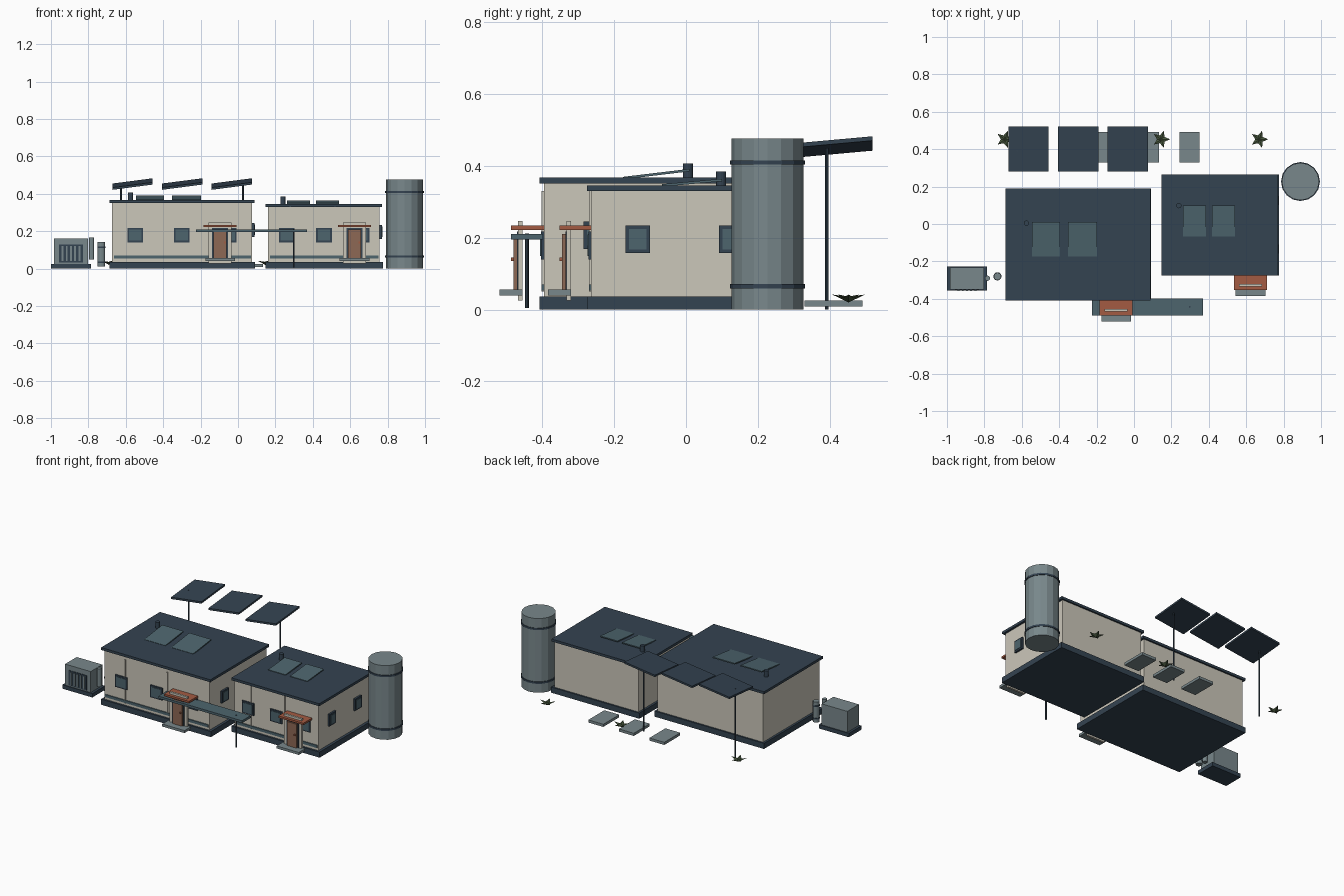
import bpy, bmesh, math

if "Cube" in bpy.data.objects:
    bpy.data.objects.remove(bpy.data.objects["Cube"])

def mat(name, r, g, b):
    m = bpy.data.materials.new(name)
    m.diffuse_color = (r, g, b, 1)
    m.use_nodes = True
    m.node_tree.nodes["Principled BSDF"].inputs["Base Color"].default_value = m.diffuse_color
    return m

NAVY = mat("navy", 0.034, 0.056, 0.082)
TEAL = mat("teal", 0.075, 0.13, 0.155)
WALL = mat("wall_cream", 0.60, 0.57, 0.49)
GREY = mat("blue_grey", 0.19, 0.245, 0.26)
RUST = mat("rust", 0.37, 0.105, 0.055)
BROWN = mat("door_brown", 0.27, 0.14, 0.09)
GREEN = mat("leaf_green", 0.06, 0.09, 0.045)


def finish(name, bm, m):
    bmesh.ops.recalc_face_normals(bm, faces=bm.faces)
    me = bpy.data.meshes.new(name)
    bm.to_mesh(me)
    bm.free()
    me.materials.append(m)
    ob = bpy.data.objects.new(name, me)
    bpy.context.collection.objects.link(ob)
    return ob


def box(name, x0, x1, y0, y1, z0, z1, m, sx=0, sy=0):
    """Box from its limits; sx and sy slope it about its centre."""
    bm = bmesh.new()
    bmesh.ops.create_cube(bm, size=1)
    for v in bm.verts:
        dx, dy = v.co.x * (x1 - x0), v.co.y * (y1 - y0)
        v.co = ((x0 + x1) / 2 + dx, (y0 + y1) / 2 + dy,
                (z0 + z1) / 2 + v.co.z * (z1 - z0) + sx * dx + sy * dy)
    return finish(name, bm, m)


def tube(name, x, y, r, z0, z1, m, n=12):
    bm = bmesh.new()
    bmesh.ops.create_cone(bm, cap_ends=True, segments=n, radius1=r, radius2=r, depth=z1 - z0)
    bmesh.ops.translate(bm, verts=bm.verts, vec=(x, y, (z0 + z1) / 2))
    return finish(name, bm, m)


def house(tag, x0, x1, y0, y1, ztop, windows, side_z):
    """Limits are those of the walls."""
    box(tag + "_base", x0 - .014, x1 + .017, y0 - .012, y1 + .01, 0, .036, NAVY)
    box(tag + "_walls", x0, x1, y0, y1, .036, ztop - .016, WALL)
    box(tag + "_roof", x0 - .014, x1 + .014, y0 - .012, y1 + .01, ztop - .016, ztop, NAVY)
    box(tag + "_front_band", x0 + .01, x1 - .006, y0 - .006, y0, .053, .07, TEAL)
    for f in (.2, .6):
        x = x0 + f * (x1 - x0)
        box(tag + "_wall_seam", x - .003, x + .003, y0 - .006, y0, .05, .33, WALL)
    for x in windows:
        box(tag + "_window_frame", x - .042, x + .042, y0 - .008, y0, .14, .218, NAVY)
        box(tag + "_window_glass", x - .033, x + .033, y0 - .011, y0 - .007, .149, .209, TEAL)
    # two windows on the right wall
    yc, d = (y0 + y1) / 2, (y1 - y0) / 4
    for y in (yc - d, yc + d):
        box(tag + "_side_window_frame", x1, x1 + .012, y - .034, y + .034,
            side_z - .038, side_z + .038, NAVY)
        box(tag + "_side_window_glass", x1 + .011, x1 + .015, y - .024, y + .024,
            side_z - .028, side_z + .028, TEAL)


def entrance(tag, x, y):
    """Door set with canopy and step; y is the back of the door frame."""
    box(tag + "_door_frame", x - .062, x + .062, y - .013, y, .026, .247, WALL)
    box(tag + "_door_edge", x - .043, x + .043, y - .016, y - .012, .054, .218, NAVY)
    box(tag + "_door", x - .034, x + .034, y - .025, y - .015, .056, .21, BROWN)
    box(tag + "_door_handle", x + .02, x + .028, y - .032, y - .024, .135, .145, RUST)
    box(tag + "_canopy", x - .089, x + .089, y - .033, y + .06, .222, .234, RUST)
    box(tag + "_step", x - .079, x + .079, y - .065, y, .04, .056, GREY)


# Two houses with entrances
house("left_house", -.674, .075, -.396, .18, .368, (-.55, -.3, -.05), .207)
house("right_house", .16, .757, -.264, .255, .346, (.26, .46, .66), .196)
entrance("left", -.096, -.455)
entrance("right", .623, -.32)

# Covered walkway slab and its post
box("walkway_roof", -.225, .37, -.488, -.398, .195, .21, TEAL)
tube("walkway_post", .298, -.443, .005, .005, .212, NAVY, 8)

# Roof panels and vents
for x0, x1 in ((-.545, -.395), (-.353, -.197)):
    box("roof_panel", x0, x1, -.175, .01, .374, .381, TEAL, sy=.12)
for x0, x1 in ((.262, .385), (.417, .54)):
    box("roof_panel", x0, x1, -.067, .10, .350, .357, TEAL, sy=.09)
tube("roof_vent", -.575, .005, .014, .36, .407, NAVY)
tube("roof_vent", .24, .098, .014, .335, .385, NAVY)

# Water tank
tube("tank", .89, .227, .1, 0, .477, GREY, 16)
for z in (.065, .41):
    tube("tank_band", .89, .227, .104, z - .006, z + .006, NAVY, 16)

# Raised panels on poles
for x in (-.564, -.299, -.034):
    box("raised_panel", x - .108, x + .108, .28, .52, .446, .458, NAVY, sx=.13, sy=.09)
for x in (-.625, .027):
    tube("panel_pole", x, .392, .005, 0, .45, NAVY, 8)

# Paving slabs at the back
for x in (-.137, .08, .297):
    box("paving_slab", x - .053, x + .053, .33, .492, .008, .025, GREY)

# Star-shaped plants
for px in (-.69, .145, .67):
    bm = bmesh.new()
    top = bm.verts.new((px, .453, .036))
    low = bm.verts.new((px, .453, .02))
    ring = []
    for i in range(10):
        r, z = ((.048, .042), (.022, .034))[i % 2]
        a = math.pi * (.4 + i / 5)
        ring.append(bm.verts.new((px + r * math.cos(a), .453 + r * math.sin(a), z)))
    for i in range(10):
        a, b = ring[i], ring[(i + 1) % 10]
        bm.faces.new((top, a, b))
        bm.faces.new((low, b, a))
    finish("plant", bm, GREEN)

# Generator with grille and two canisters
box("generator_base", -1, -.787, -.356, -.226, 0, .025, NAVY)
box("generator_body", -.985, -.803, -.35, -.232, .025, .16, GREY)
box("generator_grille", -.957, -.83, -.353, -.348, .033, .128, NAVY)
for i in range(5):
    x = -.938 + i * .0225
    box("grille_bar", x - .005, x + .005, -.357, -.352, .04, .12, GREY)
tube("exhaust", -.783, -.29, .014, .05, .166, GREY)
tube("canister", -.73, -.28, .02, .01, .142, GREY)
for z in (.035, .115):
    tube("canister_band", -.73, -.28, .022, z - .004, z + .004, NAVY)
